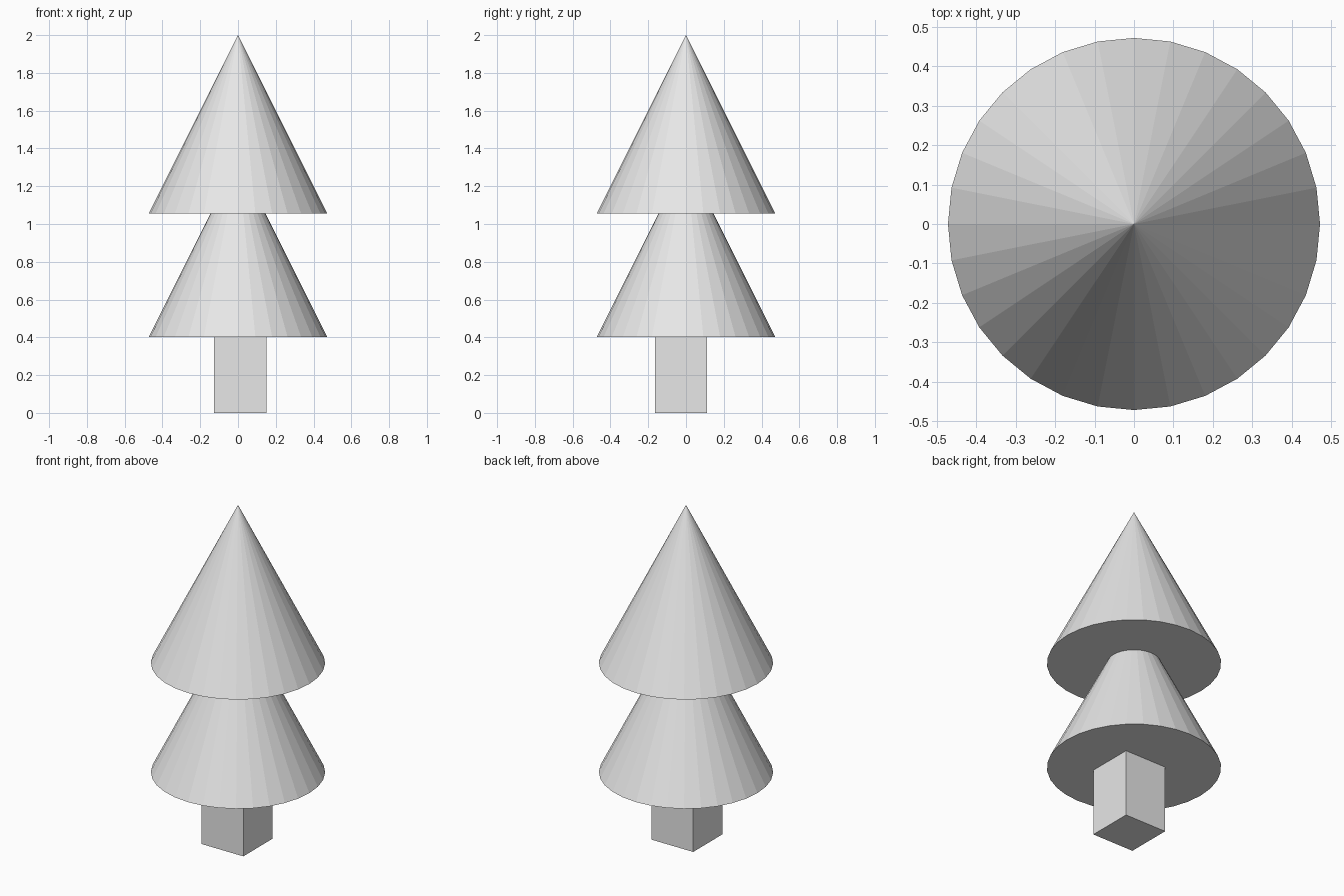
import bpy

default = bpy.data.objects.get("Cube")
if default:
    bpy.data.objects.remove(default, do_unlink=True)

# One plain grey for the whole tree
grey = bpy.data.materials.new("light_grey")
grey.use_nodes = True
colour = (0.8, 0.8, 0.8, 1)
grey.diffuse_color = colour
grey.node_tree.nodes["Principled BSDF"].inputs["Base Color"].default_value = colour


def finish(name):
    obj = bpy.context.object
    obj.name = name
    obj.data.materials.append(grey)
    return obj


# Foliage: two equal flat-shaded cones
RADIUS = 0.4725
HEIGHT = 2 * RADIUS
for name, base in (("lower_foliage", 0.402), ("upper_foliage", 2 - HEIGHT)):
    bpy.ops.mesh.primitive_cone_add(
        vertices=32, radius1=RADIUS, radius2=0, depth=HEIGHT,
        location=(0, 0, base + HEIGHT / 2))
    finish(name)

# Trunk: square post, slightly off centre, its top hidden in the foliage
TRUNK_HEIGHT = 0.48
bpy.ops.mesh.primitive_cube_add(size=1, location=(0.012, -0.026, TRUNK_HEIGHT / 2))
trunk = finish("trunk")
trunk.scale = (0.276, 0.276, TRUNK_HEIGHT)
